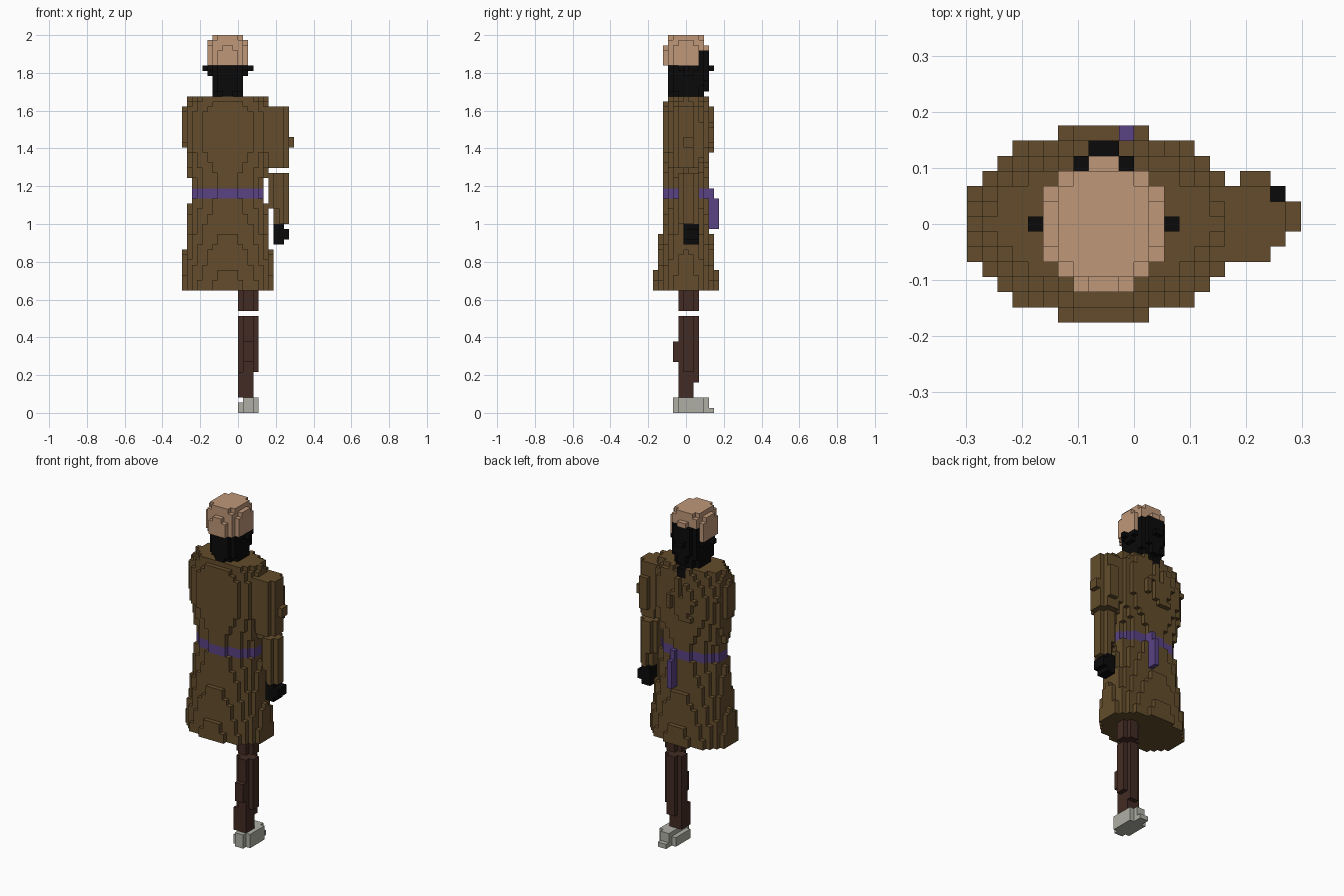
import bpy, bmesh, random
from mathutils import Vector

cube = bpy.data.objects.get("Cube")
if cube:
    bpy.data.objects.remove(cube)

V = 2 / 74          # block size
MID = 9             # block column of the body axis
ORIGIN = Vector((-11, -0.5, 0))


def material(name, rgb):
    m = bpy.data.materials.new(name)
    m.use_nodes = True
    m.diffuse_color = (*rgb, 1)
    node = m.node_tree.nodes["Principled BSDF"]
    node.inputs["Base Color"].default_value = (*rgb, 1)
    node.inputs["Roughness"].default_value = 0.9
    return m


COAT = material("brown cloth", (0.125, 0.073, 0.025))
SASH = material("purple cloth", (0.1, 0.055, 0.23))
DARK = material("black", (0.003, 0.003, 0.003))
TAN = material("tan hair", (0.52, 0.31, 0.19))
LEG = material("dark brown trousers", (0.055, 0.024, 0.017))
SHOE = material("pale grey", (0.43, 0.43, 0.38))


def build(name, cells, mat):
    """Make one object from the outer faces of a set of blocks."""
    bm = bmesh.new()
    verts = {}

    def vert(p):
        if p not in verts:
            verts[p] = bm.verts.new((Vector(p) + ORIGIN) * V)
        return verts[p]

    for c in cells:
        for axis in range(3):
            u, w = (axis + 1) % 3, (axis + 2) % 3
            for side in (0, 1):
                near = list(c)
                near[axis] += 2 * side - 1
                if tuple(near) in cells:
                    continue
                ring = []
                for du, dw in ((0, 0), (1, 0), (1, 1), (0, 1)):
                    p = list(c)
                    p[axis] += side
                    p[u] += du
                    p[w] += dw
                    ring.append(vert(tuple(p)))
                bm.faces.new(ring if side else ring[::-1])
    mesh = bpy.data.meshes.new(name)
    bm.to_mesh(mesh)
    bm.free()
    mesh.materials.append(mat)
    obj = bpy.data.objects.new(name, mesh)
    bpy.context.collection.objects.link(obj)


def box(xs, ys, zs):
    """Blocks in inclusive ranges."""
    return {(i, j, k) for i in range(xs[0], xs[1] + 1)
            for j in range(ys[0], ys[1] + 1) for k in range(zs[0], zs[1] + 1)}


def chamfer(xs, ys, zs):
    """A box of blocks without its four upright corner columns."""
    return {c for c in box(xs, ys, zs) if not (c[0] in xs and c[1] in ys)}


def sample(keys, z):
    for (z0, a0, b0), (z1, a1, b1) in zip(keys, keys[1:]):
        if z <= z1:
            t = (z - z0) / (z1 - z0)
            return a0 + t * (a1 - a0), b0 + t * (b1 - b0)
    return keys[-1][1:]


def lathe(keys, fold=None, cy=0):
    """Stack of oval layers following (height, half width, half depth)."""
    out = set()
    for i, j, k in box((-1, 19), (-6, 6), (keys[0][0], keys[-1][0] - 1)):
        a, b = sample(keys, k + 0.5)
        if fold and j > 0:
            b *= fold(i, k)
        if ((i + 0.5 - MID) / a) ** 2 + ((j - cy) / b) ** 2 <= 1:
            out.add((i, j, k))
    return out


# Coat with cloth folds on the far side
random.seed(4)
folds = {(i, k): random.random() for i in range(-1, 20) for k in range(20)}


def fold(i, k):
    return 1 + 0.13 * folds[i, k // 4] if k > 45 else 1


coat_keys = [(24, 9.3, 6.45), (28, 8.9, 6.05), (32, 8.55, 5.4), (35, 8.2, 5.05),
             (40, 7.55, 4.4), (44, 7.25, 4.15), (47, 7.55, 4.2), (52, 8.6, 4.8),
             (56, 9.1, 4.9), (59, 8.8, 4.6), (61, 7.9, 4.2), (62, 7.2, 3.6)]
body = lathe(coat_keys, fold)
scarf = box((8, 9), (4, 4), (60, 61)) | box((8, 9), (3, 3), (61, 61))
belt = {c for c in body if c[2] in (42, 43)}
build("coat", body - belt - scarf, COAT)
build("scarf_point", scarf, DARK)

# Belt with hanging end
build("belt", belt, SASH)
build("belt_end", box((10, 10), (5, 6), (36, 41)) | box((10, 10), (5, 5), (42, 43)), SASH)

# Head: dark face, tan hair cap
head = lathe([(62, 3.2, 3.3), (64, 3.3, 4), (67, 3.6, 4.1), (68, 4.2, 4.55)], cy=0.4)
head |= lathe([(68, 4.25, 4.6), (70, 4.25, 4.5), (72, 4.1, 4.15), (74, 3.2, 3.3)])
face = {c for c in head if c[2] < 68 or (c[1] > 2 and c[2] < 71)}
build("hair", head - face, TAN)
nose = box((8, 9), (5, 5), (67, 67))
ears = set()
for outer, inner in ((4, 5), (13, 12)):
    ears |= {(outer, 0, 67), (inner, 0, 67), (inner, 0, 66)}
build("face", face | nose | ears, DARK)

# Left arm
upper = chamfer((16, 20), (-2, 2), (48, 59)) | box((18, 19), (3, 3), (50, 56))
build("upper_arm", (upper | box((21, 21), (0, 1), (52, 53))) - body, COAT)
build("forearm", chamfer((17, 20), (-1, 2), (40, 46)) | chamfer((18, 20), (-1, 2), (37, 39)), COAT)
build("hand", box((18, 19), (0, 2), (33, 36)) | box((20, 20), (0, 2), (34, 35)), DARK)

# Left leg
build("thigh", chamfer((11, 14), (-1, 2), (20, 23)), LEG)
shin = chamfer((11, 14), (-1, 2), (8, 18)) | box((11, 13), (-1, 1), (3, 7))
shin |= box((12, 13), (2, 2), (6, 7)) | box((12, 13), (-2, -2), (10, 13))
build("shin", shin, LEG)

# Shoe with stepped toe
shoe = chamfer((11, 14), (-2, 4), (0, 1)) | box((12, 14), (-1, 3), (2, 2))
build("shoe", shoe | box((12, 13), (5, 5), (0, 0)) | box((12, 13), (-2, 4), (2, 2)), SHOE)
